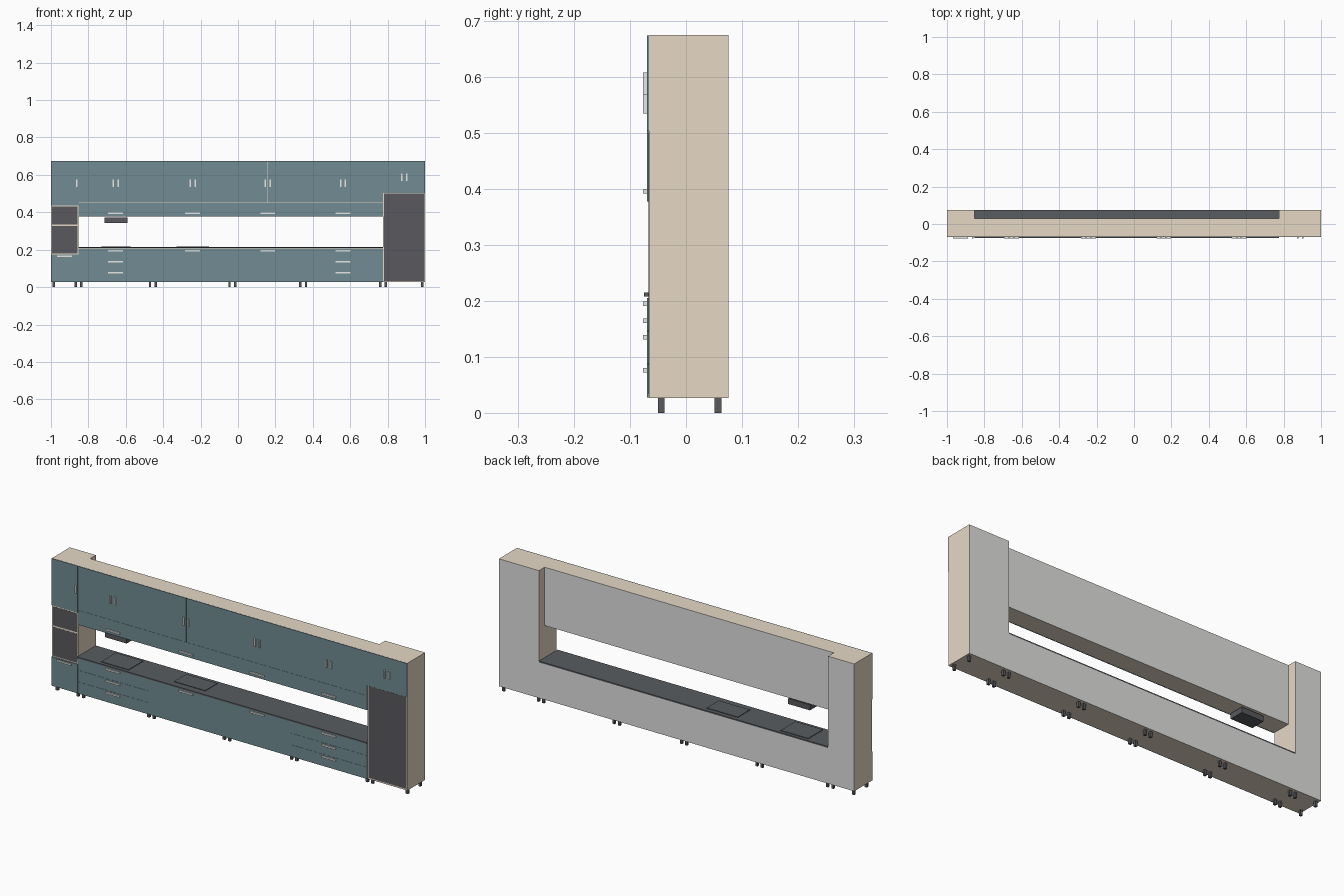
import bpy

if "Cube" in bpy.data.objects:
    bpy.data.objects.remove(bpy.data.objects["Cube"])


def material(name, rgb):
    m = bpy.data.materials.new(name)
    m.diffuse_color = (*rgb, 1)
    m.use_nodes = True
    m.node_tree.nodes["Principled BSDF"].inputs["Base Color"].default_value = m.diffuse_color
    return m


TEAL = material("teal_front", (0.168, 0.262, 0.292))
BEIGE = material("beige_carcass", (0.79, 0.69, 0.56))
DARK = material("dark_worktop", (0.100, 0.109, 0.119))
BLACK = material("dark_appliance", (0.100, 0.102, 0.112))
GREY = material("grey_back", (0.75, 0.75, 0.74))
STEEL = material("light_handle", (0.82, 0.82, 0.81))


def box(name, mat, x, y, z):
    """Box from (min, max) ranges on each axis."""
    v = [(a, b, c) for a in x for b in y for c in z]
    f = [(0, 1, 3, 2), (4, 6, 7, 5), (0, 4, 5, 1), (2, 3, 7, 6), (0, 2, 6, 4), (1, 5, 7, 3)]
    me = bpy.data.meshes.new(name)
    me.from_pydata(v, [], f)
    me.materials.append(mat)
    ob = bpy.data.objects.new(name, me)
    bpy.context.collection.objects.link(ob)
    return ob


def carcass(name, x, y, z):
    """Cabinet body with a thin back panel."""
    box(name, BEIGE, x, (y[0], y[1] - 0.001), z)
    box(name + "_back", GREY, x, (y[1] - 0.001, y[1]), z)


GAP = 0.0003


def front(name, x, z):
    """Door or drawer front with a narrow reveal all round."""
    box(name, TEAL, (x[0] + GAP, x[1] - GAP), (-0.070, FRONT), (z[0] + GAP, z[1] - GAP))


def handle(x, z, upright=False):
    w, h = (0.004, 0.020) if upright else (0.040, 0.004)
    box("handle", STEEL, (x - w, x + w), (-0.0765, -0.070), (z - h, z + h))


FRONT, BACK, UPPER_BACK = -0.066, 0.076, 0.030
BASE, TOP = 0.027, 0.675
L, R = -0.853, 0.775
EDGES = [L, -0.455, -0.030, 0.348, R]

# Cabinet bodies
carcass("oven_tower", (-1, L), (FRONT, BACK), (BASE, TOP))
carcass("fridge_tower", (R, 1), (FRONT, BACK), (BASE, TOP))
carcass("base_cabinets", (L, R), (FRONT, BACK), (BASE, 0.208))
carcass("wall_cabinets", (L, R), (FRONT, UPPER_BACK), (0.378, TOP))

# Worktop with hob and sink
box("worktop", DARK, (L, R), (-0.075, BACK), (0.208, 0.215))
box("hob", DARK, (-0.73, -0.575), (-0.058, 0.060), (0.215, 0.218))
box("sink", DARK, (-0.33, -0.155), (-0.042, 0.055), (0.215, 0.218))

# Extractor hood
box("hood", BLACK, (-0.715, -0.592), (-0.050, 0.025), (0.343, 0.371))

# Wall and base modules between the towers
for i, (a, b) in enumerate(zip(EDGES, EDGES[1:])):
    mid = (a + b) / 2
    for x in ((a, mid), (mid, b)):
        front("wall_door", x, (0.451, TOP))
    for s in (-1, 1):
        handle(mid + s * 0.013, 0.555, True)
    front("lift_flap", (a, b), (0.377, 0.451))
    handle(mid, 0.396)
    if i in (0, 3):
        for lo, hi in ((BASE, 0.087), (0.087, 0.146), (0.146, 0.206)):
            front("drawer_front", (a, b), (lo, hi))
            handle(mid, hi - 0.011)
    else:
        front("base_door", (a, b), (BASE, 0.206))
        handle(mid, 0.195)

# Oven tower fronts and appliances
front("tower_drawer", (-1, L), (BASE, 0.175))
handle(-0.927, 0.165)
front("tower_door", (-1, L), (0.437, TOP))
handle(-0.862, 0.555, True)
for n, z in (("oven", (0.180, 0.327)), ("microwave", (0.335, 0.431))):
    box(n, BLACK, (-0.995, -0.858), (FRONT - 0.0006, FRONT), z)

# Fridge tower
box("fridge", BLACK, (0.781, 0.994), (FRONT - 0.0006, FRONT), (0.034, 0.501))
for x in ((R, 0.8875), (0.8875, 1)):
    front("fridge_top_door", x, (0.503, TOP))
for s in (-1, 1):
    handle(0.8885 + s * 0.013, 0.588, True)

# Legs under each module corner
for a, b in zip([-1] + EDGES, EDGES + [1]):
    for x in (a + 0.015, b - 0.015):
        for y in (-0.044, 0.057):
            box("leg", BLACK, (x - 0.006, x + 0.006), (y - 0.006, y + 0.006), (0, BASE))
